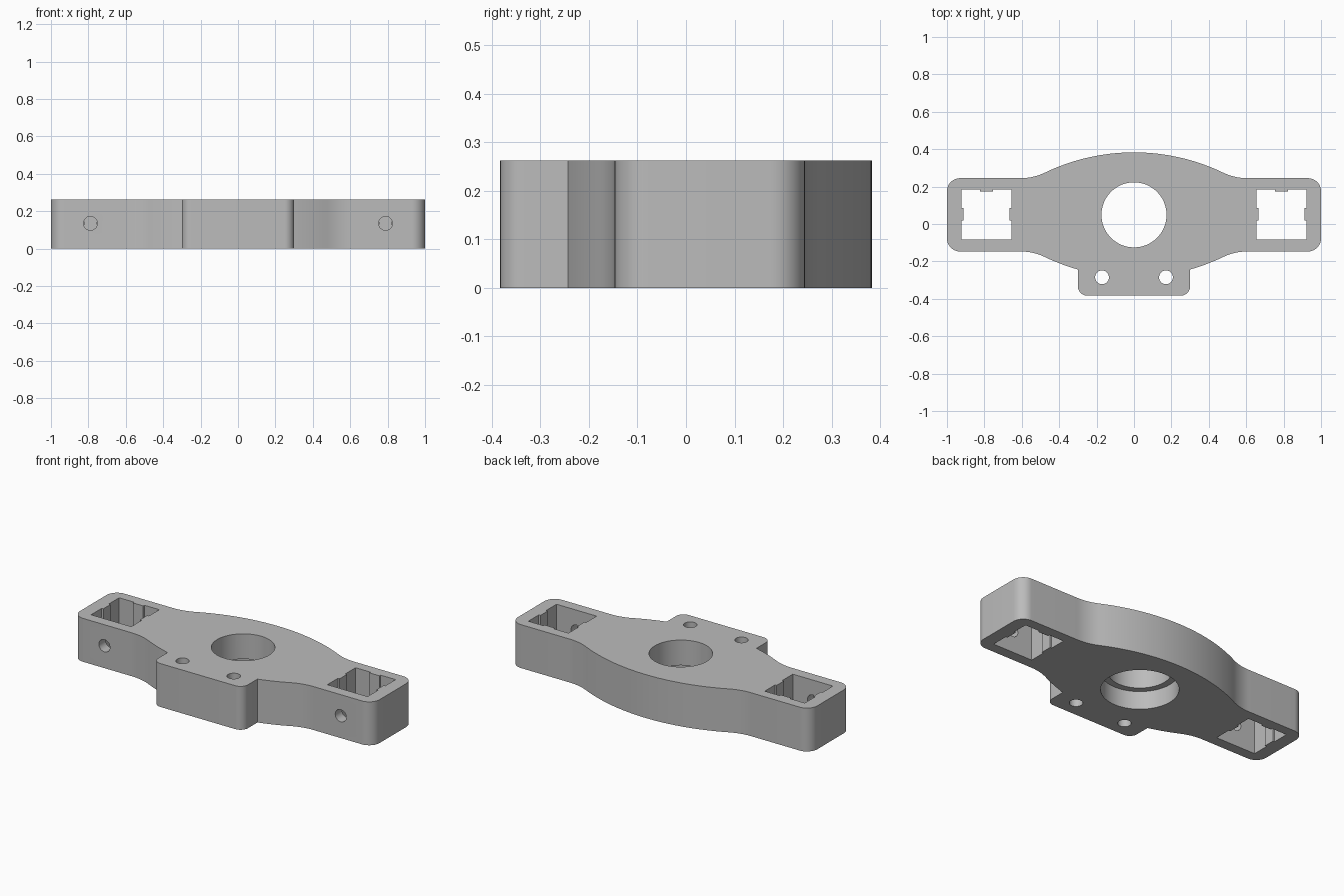
import bpy, bmesh
from math import radians, degrees, sin, cos, atan2, sqrt

THICK = 0.262
MID_Y = 0.049              # symmetry line of the arms and the body
ARM_Y, TOP_Y = 0.245, 0.383
R_BODY, R_BLEND = 1.1, 0.3

old = bpy.data.objects.get("Cube")
if old:
    bpy.data.objects.remove(old, do_unlink=True)

grey = bpy.data.materials.new("plain_grey")
grey.use_nodes = True
colour = (0.5, 0.5, 0.5, 1)
grey.diffuse_color = colour
grey.node_tree.nodes["Principled BSDF"].inputs["Base Color"].default_value = colour


def arc(cx, cy, r, a0, a1, n):
    angles = [radians(a0 + (a1 - a0) * i / n) for i in range(n + 1)]
    return [(cx + r * cos(a), cy + r * sin(a)) for a in angles]


def prism(name, outline, z0, z1):
    """Extrude a counterclockwise outline between two heights."""
    bm = bmesh.new()
    base = bm.faces.new([bm.verts.new((x, y, z0)) for x, y in outline])
    top = bmesh.ops.extrude_face_region(bm, geom=[base])["geom"]
    verts = [v for v in top if isinstance(v, bmesh.types.BMVert)]
    bmesh.ops.translate(bm, verts=verts, vec=(0, 0, z1 - z0))
    bmesh.ops.recalc_face_normals(bm, faces=bm.faces)
    mesh = bpy.data.meshes.new(name)
    bm.to_mesh(mesh)
    bm.free()
    mesh.materials.append(grey)
    obj = bpy.data.objects.new(name, mesh)
    bpy.context.collection.objects.link(obj)
    return obj


def cut(target, cutter):
    """Subtract the cutter from the target, then discard it."""
    bpy.context.view_layer.objects.active = target
    mod = target.modifiers.new("cut", 'BOOLEAN')
    mod.operation, mod.solver, mod.object = 'DIFFERENCE', 'EXACT', cutter
    bpy.ops.object.modifier_apply(modifier=mod.name)
    bpy.data.objects.remove(cutter, do_unlink=True)


# Upper right outline: arm corner, blend, broad body arc
body_y = TOP_Y - R_BODY
blend_y = ARM_Y + R_BLEND
blend_x = sqrt((R_BODY + R_BLEND) ** 2 - (blend_y - body_y) ** 2)
phi = degrees(atan2(blend_y - body_y, blend_x))
upper = (arc(0.93, ARM_Y - 0.07, 0.07, 0, 90, 12)
         + arc(blend_x, blend_y, R_BLEND, 270, 180 + phi, 12)
         + arc(0, body_y, R_BODY, phi, 90, 24)[1:])

# Lower right outline: front tab, then the upper curve reflected
tab_x = 0.3
tab_top = 2 * MID_Y - (body_y + sqrt(R_BODY ** 2 - tab_x ** 2))
lower = arc(tab_x - 0.05, -TOP_Y + 0.05, 0.05, 270, 360, 10) + [(tab_x, tab_top)]
lower += [(x, 2 * MID_Y - y) for x, y in reversed(upper) if x > tab_x + 0.005]
half = lower + upper
outline = half + [(-x, y) for x, y in reversed(half[:-1])]
plate = prism("mounting_plate", outline, 0, THICK)

# Central bore with a wider recess underneath
cut(plate, prism("bore", arc(0, MID_Y, 0.174, 0, 354, 59), -0.1, THICK + 0.1))
cut(plate, prism("recess", arc(0, MID_Y, 0.213, 0, 354, 59), -0.1, 0.11))

# Square arm pockets with shallow locating ribs on three walls
w, rib, rib_half = 0.134, 0.011, 0.034
front, back, rib_y = -0.083, 0.185, 0.052
side = [(w, front), (w, rib_y - rib_half), (w - rib, rib_y - rib_half),
        (w - rib, rib_y + rib_half), (w, rib_y + rib_half), (w, back),
        (rib_half, back), (rib_half, back - rib)]
pocket = side + [(-x, y) for x, y in reversed(side)]

for s in (1, -1):
    cx = s * 0.789
    cut(plate, prism("pocket", [(cx + x, y) for x, y in pocket], -0.1, THICK + 0.1))
    # Vertical tab hole
    cut(plate, prism("tab_hole", arc(s * 0.171, -0.285, 0.037, 0, 350, 35),
                     -0.1, THICK + 0.1))
    # Horizontal screw hole through the front wall of the pocket
    screw = prism("screw_hole", arc(0, 0, 0.037, 0, 350, 35), -0.07, 0.07)
    screw.rotation_euler.x = radians(90)
    screw.location = (cx, -0.12, 0.135)
    bpy.context.view_layer.update()
    cut(plate, screw)

# Smooth curved walls, crisp rims
bpy.ops.object.select_all(action='DESELECT')
plate.select_set(True)
bpy.context.view_layer.objects.active = plate
bpy.ops.object.shade_smooth_by_angle(angle=radians(30))
